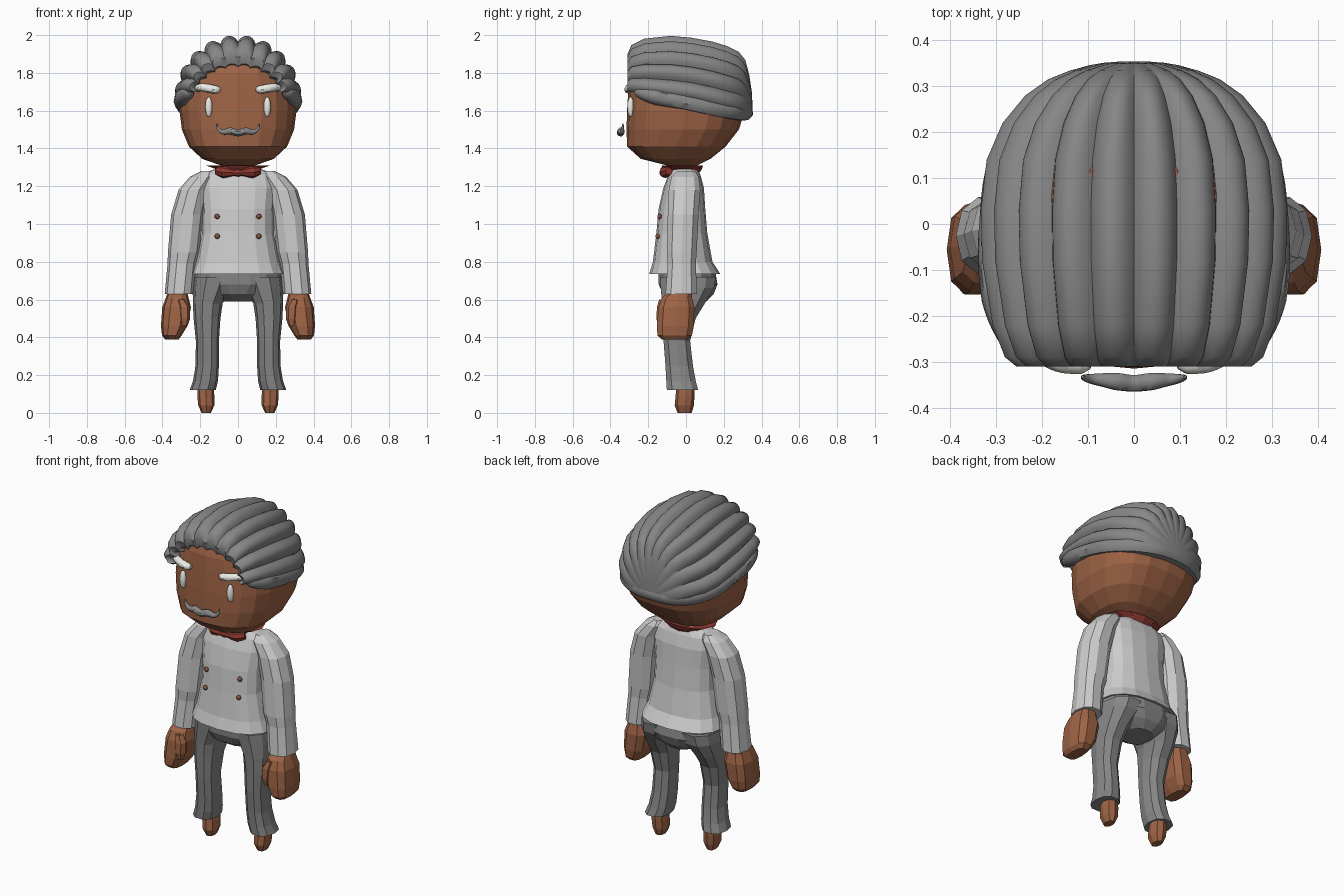
import bpy, bmesh
from math import sin, cos, pi, radians, copysign

if "Cube" in bpy.data.objects:
    bpy.data.objects.remove(bpy.data.objects["Cube"])


def material(name, rgb):
    m = bpy.data.materials.new(name)
    m.diffuse_color = (*rgb, 1)
    m.use_nodes = True
    m.node_tree.nodes["Principled BSDF"].inputs["Base Color"].default_value = m.diffuse_color
    return m


SKIN = material("skin", (0.34, 0.125, 0.06))
RED = material("red_cloth", (0.27, 0.04, 0.03))
WHITE = material("white", (0.85, 0.85, 0.80))
CLOTH = material("jacket_cloth", (0.55, 0.55, 0.55))
GREY = material("grey", (0.24, 0.24, 0.24))
BROWN = material("button_brown", (0.22, 0.09, 0.05))


def finish(ob, mat, smooth):
    ob.data.materials.clear()
    ob.data.materials.append(mat)
    bpy.ops.object.select_all(action='DESELECT')
    ob.select_set(True)
    bpy.context.view_layer.objects.active = ob
    if smooth:
        bpy.ops.object.shade_smooth_by_angle(angle=radians(45))
    else:
        bpy.ops.object.shade_flat()
    return ob


def grid_mesh(name, rows, mat, closed=True, cap=True, smooth=False):
    """Skin rows of points, optionally wrapping round and capping the ends."""
    bm = bmesh.new()
    vs = [[bm.verts.new(p) for p in row] for row in rows]
    n = len(vs[0])
    for a, b in zip(vs, vs[1:]):
        for i in range(n if closed else n - 1):
            j = (i + 1) % n
            bm.faces.new((a[i], a[j], b[j], b[i]))
    if cap:
        bm.faces.new(vs[0][::-1])
        bm.faces.new(vs[-1])
    bmesh.ops.recalc_face_normals(bm, faces=bm.faces)
    me = bpy.data.meshes.new(name)
    bm.to_mesh(me)
    bm.free()
    ob = bpy.data.objects.new(name, me)
    bpy.context.collection.objects.link(ob)
    return finish(ob, mat, smooth)


def loft(name, rings, mat, n=12, power=2.3, side=1, cap=True):
    """Rings are (z, centre x, half width, front y, back y)."""
    rows = []
    for z, cx, rx, y0, y1 in rings:
        row = []
        for i in range(n):
            a = 2 * pi * i / n
            c, s = (copysign(abs(f) ** (2 / power), f) for f in (cos(a), sin(a)))
            row.append((side * (cx + rx * c), (y0 + y1) / 2 + (y1 - y0) / 2 * s, z))
        rows.append(row)
    return grid_mesh(name, rows, mat, cap=cap)


def tube(name, pts, depth, mat, smooth=True, res=6):
    """Tube through points (x, y, z, radius factor)."""
    cu = bpy.data.curves.new(name, 'CURVE')
    cu.dimensions = '3D'
    cu.bevel_depth, cu.bevel_resolution = depth, 2
    cu.resolution_u, cu.use_fill_caps = res, True
    sp = cu.splines.new('BEZIER')
    sp.bezier_points.add(len(pts) - 1)
    for bp, (x, y, z, r) in zip(sp.bezier_points, pts):
        bp.co, bp.radius = (x, y, z), r
        bp.handle_left_type = bp.handle_right_type = 'AUTO'
    ob = bpy.data.objects.new(name, cu)
    bpy.context.collection.objects.link(ob)
    bpy.ops.object.select_all(action='DESELECT')
    ob.select_set(True)
    bpy.context.view_layer.objects.active = ob
    bpy.ops.object.convert(target='MESH')
    return finish(bpy.context.object, mat, smooth)


def ball(name, loc, scale, mat):
    bpy.ops.mesh.primitive_uv_sphere_add(segments=12, ring_count=8, radius=1, location=loc)
    ob = bpy.context.object
    ob.name, ob.scale = name, scale
    return finish(ob, mat, True)


def mirrored(pts):
    return [(-x, *rest) for x, *rest in pts[:0:-1]] + [tuple(p) for p in pts]


# Head and neck
loft("head", [(1.31, 0, .09, -.10, .06), (1.345, 0, .19, -.24, .13), (1.41, 0, .26, -.312, .21),
              (1.50, 0, .297, -.315, .28), (1.60, 0, .31, -.312, .312), (1.72, 0, .30, -.305, .30),
              (1.80, 0, .265, -.298, .265), (1.87, 0, .22, -.275, .21), (1.93, 0, .14, -.18, .14)],
     SKIN, n=20, power=2.6)
loft("neck", [(1.25, 0, .075, -.07, .05), (1.36, 0, .075, -.07, .05)], SKIN)

# Hair: rippled shell of combed-back strands, rows are (y, half width, base z, top z)
shell = [(-.26, .225, 1.70, 1.835), (-.295, .235, 1.70, 1.85), (-.31, .26, 1.70, 1.90), (-.29, .285, 1.70, 1.95),
         (-.22, .312, 1.69, 1.985), (-.08, .335, 1.67, 2.0), (.03, .338, 1.655, 1.99),
         (.14, .325, 1.63, 1.97), (.22, .29, 1.61, 1.945), (.28, .24, 1.60, 1.915),
         (.315, .19, 1.59, 1.87), (.335, .14, 1.585, 1.79), (.35, .07, 1.58, 1.69), (.352, .01, 1.58, 1.60)]
STRANDS, STEPS = 10, 8
rows = []
for y, w, zb, zt in shell:
    row = []
    for i in range(STRANDS * STEPS + 1):
        phi = -pi / 2 + pi * i / (STRANDS * STEPS)
        k = 1 - .10 * (1 - abs(sin(STRANDS * phi)) ** .8)
        row.append((w * k * sin(phi), y, zb + (zt - zb) * k * cos(phi)))
    rows.append(row)
grid_mesh("hair", rows, GREY, closed=False, cap=False, smooth=True)
tube("hair_lower_band", mirrored([(0, .312, 1.592, 1), (.17, .27, 1.592, 1), (.262, .16, 1.61, 1),
     (.293, 0, 1.645, 1), (.288, -.16, 1.675, 1), (.262, -.245, 1.70, .75), (.24, -.275, 1.72, .25)]), .045, GREY)

# Moustache
tube("moustache", mirrored([(0, -.347, 1.482, .95), (.04, -.343, 1.492, 1), (.085, -.338, 1.488, .65),
                            (.108, -.335, 1.51, .35), (.112, -.333, 1.532, .15)]), .02, GREY)

# Eyes, eyebrows, buttons, limbs on both sides
for s, tag in ((1, "left"), (-1, "right")):
    ball(f"eye_{tag}", (s * .155, -.293, 1.62), (.019, .018, .053), WHITE)
    tube(f"eyebrow_{tag}", [(s * .095, -.305, 1.715, .5), (s * .115, -.305, 1.712, 1),
                            (s * .165, -.30, 1.72, 1), (s * .21, -.277, 1.723, .9),
                            (s * .23, -.262, 1.712, .3)], .022, WHITE)
    for z, y in ((1.04, -.14), (.935, -.15)):
        ball("button", (s * .11, y, z), (.014, .012, .014), BROWN)
    loft(f"sleeve_{tag}", [(1.28, .165, .03, -.05, .05), (1.25, .185, .07, -.08, .07),
                           (1.18, .235, .08, -.095, .08), (1.05, .268, .086, -.10, .07),
                           (.85, .288, .083, -.105, .06), (.79, .298, .075, -.10, .055),
                           (.63, .313, .075, -.112, .062)], CLOTH, n=10, side=s)
    loft(f"hand_{tag}", [(.66, .32, .045, -.07, .03), (.61, .322, .06, -.13, .035),
                         (.56, .325, .076, -.15, .048), (.46, .338, .07, -.157, .045),
                         (.41, .35, .052, -.155, .035), (.388, .35, .035, -.13, .01)],
         SKIN, n=10, power=2.8, side=s)
    loft(f"thumb_{tag}", [(.60, .30, .022, -.145, -.09), (.56, .285, .032, -.158, -.09),
                          (.50, .283, .03, -.16, -.10), (.46, .285, .018, -.15, -.11)], SKIN, n=6, side=s)
    loft(f"trouser_leg_{tag}", [(.72, .125, .11, -.145, .165), (.66, .140, .10, -.14, .155),
                                (.58, .160, .079, -.132, .105), (.50, .164, .071, -.127, .055),
                                (.38, .162, .061, -.122, .025), (.25, .163, .062, -.112, .04),
                                (.17, .172, .066, -.108, .055), (.12, .187, .069, -.105, .068)],
         GREY, n=10, side=s)
    loft(f"foot_{tag}", [(.16, .172, .04, -.05, .045), (.09, .170, .045, -.055, .045),
                         (.04, .168, .043, -.06, .042), (0, .168, .024, -.045, .03)], SKIN, n=8, side=s)

# Trouser seat
loft("trouser_seat", [(.80, 0, .20, -.13, .12), (.74, 0, .228, -.15, .16), (.68, 0, .232, -.148, .17),
                      (.63, 0, .17, -.125, .15), (.59, 0, .085, -.06, .11)], GREY, n=14)

# Jacket with flared hem
loft("jacket", [(.76, 0, .19, -.13, .11), (.735, 0, .248, -.195, .182), (.80, 0, .222, -.175, .14),
                (.95, 0, .19, -.157, .113), (1.08, 0, .188, -.145, .102), (1.19, 0, .20, -.12, .095),
                (1.255, 0, .19, -.095, .078), (1.285, 0, .14, -.085, .065), (1.30, 0, .08, -.07, .05)],
     CLOTH, n=16, power=2.5)

# Neckerchief: flared collar and bow
loft("neckerchief", [(1.27, 0, .10, -.10, .07), (1.292, 0, .12, -.12, .085), (1.31, 0, .17, -.13, .09),
                     (1.30, 0, .085, -.09, .06)], RED, n=12)
tube("bow", mirrored([(0, -.12, 1.272, .65), (.02, -.12, 1.272, .5), (.075, -.11, 1.275, 1),
                      (.11, -.09, 1.282, .7)]), .033, RED, smooth=False, res=2)
